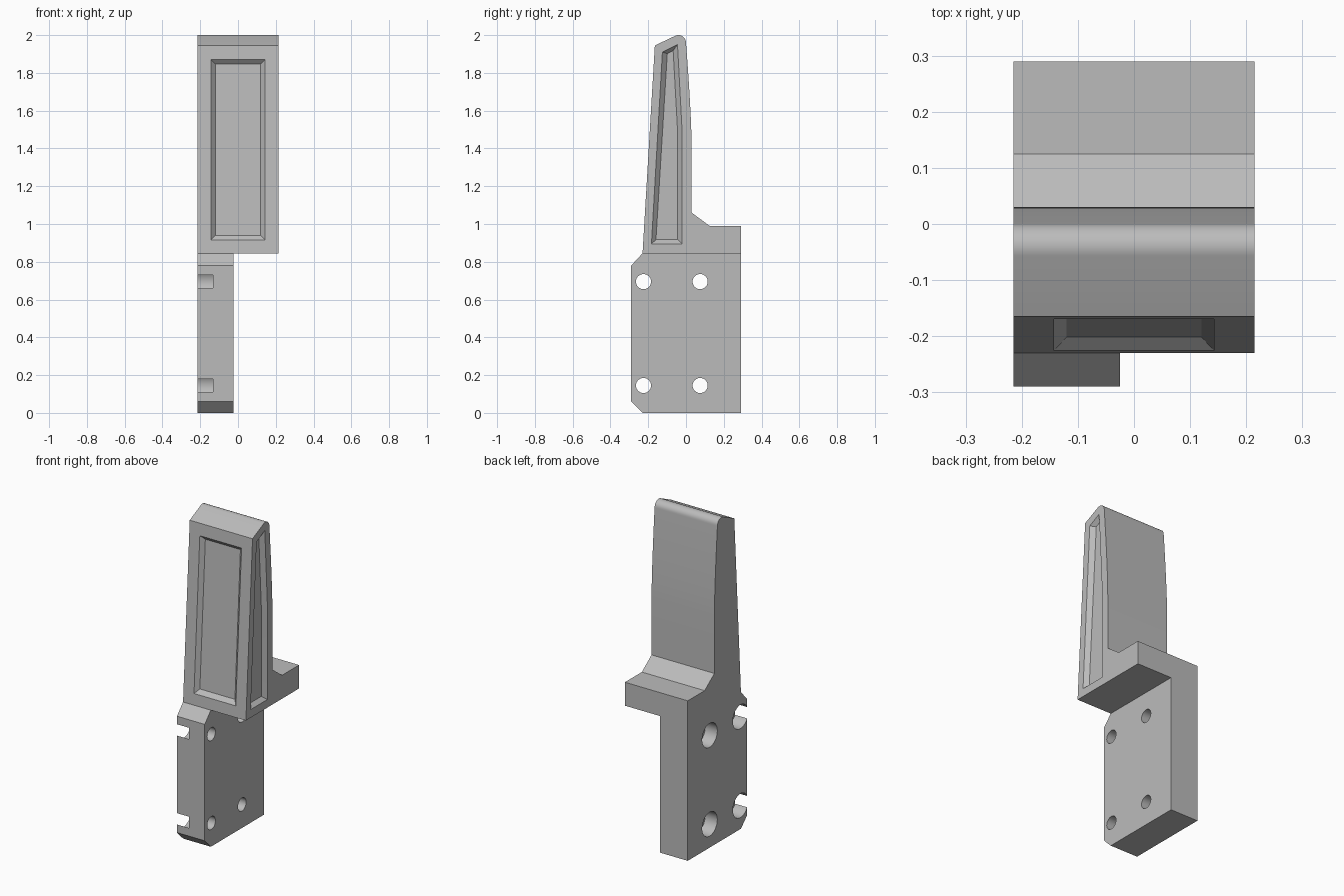
import bpy, bmesh, math
from mathutils import Vector

if "Cube" in bpy.data.objects:
    bpy.data.objects.remove(bpy.data.objects["Cube"])

grey = bpy.data.materials.new("light_grey")
grey.use_nodes = True
colour = (0.5, 0.5, 0.5, 1)
grey.diffuse_color = colour
grey.node_tree.nodes["Principled BSDF"].inputs["Base Color"].default_value = colour


def loft(name, start, end):
    """Solid between two matching loops of points."""
    bm = bmesh.new()
    a = [bm.verts.new(p) for p in start]
    b = [bm.verts.new(p) for p in end]
    bm.faces.new(a)
    bm.faces.new(b[::-1])
    for i in range(len(a)):
        j = (i + 1) % len(a)
        bm.faces.new((a[i], b[i], b[j], a[j]))
    bmesh.ops.recalc_face_normals(bm, faces=bm.faces)
    mesh = bpy.data.meshes.new(name)
    bm.to_mesh(mesh)
    bm.free()
    mesh.materials.append(grey)
    obj = bpy.data.objects.new(name, mesh)
    bpy.context.collection.objects.link(obj)
    return obj


def extrude_x(name, profile, x0, x1):
    return loft(name, [(x0, y, z) for y, z in profile], [(x1, y, z) for y, z in profile])


def circle(y, z, r, steps=40):
    angles = [math.tau * i / steps for i in range(steps)]
    return [(y + r * math.cos(t), z + r * math.sin(t)) for t in angles]


def subtract(body, cutter):
    cutter.hide_render = True
    mod = body.modifiers.new("cut", "BOOLEAN")
    mod.operation = "DIFFERENCE"
    mod.solver = "EXACT"
    mod.object = cutter
    bpy.context.view_layer.objects.active = body
    bpy.ops.object.modifier_apply(modifier=mod.name)
    bpy.data.objects.remove(cutter)


def recess(name, rim, floor):
    """Cutter with sloped walls, continued a little past the rim."""
    rim, floor = [Vector(p) for p in rim], [Vector(p) for p in floor]
    return loft(name, [r + (r - f) * 0.3 for r, f in zip(rim, floor)], floor)


HALF, PLATE_X, LEDGE = 0.215, -0.025, 0.845

# Side silhouette: chamfered plate, ledge, curved back and rounded tip
profile = [(-0.29, 0.06), (-0.23, 0), (0.29, 0), (0.29, 0.99), (0.125, 0.99), (0.03, 1.06)]
p0, p1, p2 = Vector((0.03, 1.4)), Vector((0.029, 1.58)), Vector((0, 1.96))
for i in range(9):
    t = i / 8
    profile.append(tuple(p0 * (1 - t) ** 2 + p1 * 2 * t * (1 - t) + p2 * t * t))
for i in range(1, 11):
    t = math.radians(115) * i / 10
    profile.append((-0.04 + 0.04 * math.cos(t), 1.96 + 0.04 * math.sin(t)))
profile += [(-0.165, 1.945), (-0.23, LEDGE), (-0.29, 0.78)]
body = extrude_x("jaw_bracket", profile, -HALF, HALF)

# Lower part narrowed to a mounting plate
subtract(body, extrude_x("plate_cutter", [(-1, -1), (1, -1), (1, LEDGE), (-1, LEDGE)], PLATE_X, 1))

# Counterbored bolt holes
for y in (-0.225, 0.075):
    for z in (0.145, 0.695):
        subtract(body, extrude_x("hole_cutter", circle(y, z, 0.04), -1, 1))
        subtract(body, extrude_x("counterbore_cutter", circle(y, z, 0.074), -1, -0.132))


# Front recess, following the sloped face
def front_loop(w, low, high, depth):
    return [(x, -0.23 + (z - LEDGE) * 0.059 + depth, z)
            for x, z in ((-w, low), (w, low), (w, high), (-w, high))]


subtract(body, recess("front_recess_cutter", front_loop(0.143, 0.915, 1.87, 0),
                      front_loop(0.12, 0.94, 1.846, 0.023)))

# Tapered recess in the left side
rim = [(-0.183, 0.895), (-0.02, 0.895), (-0.02, 1.48), (-0.045, 1.95), (-0.125, 1.91)]
floor = [(-0.159, 0.917), (-0.044, 0.917), (-0.044, 1.48), (-0.068, 1.918), (-0.099, 1.902)]
subtract(body, recess("side_recess_cutter", [(HALF, y, z) for y, z in rim],
                      [(HALF - 0.025, y, z) for y, z in floor]))

# Smooth the rounded tip, back and holes, keep the other edges sharp
bpy.ops.object.select_all(action="DESELECT")
body.select_set(True)
bpy.context.view_layer.objects.active = body
bpy.ops.object.shade_smooth_by_angle(angle=math.radians(20))
